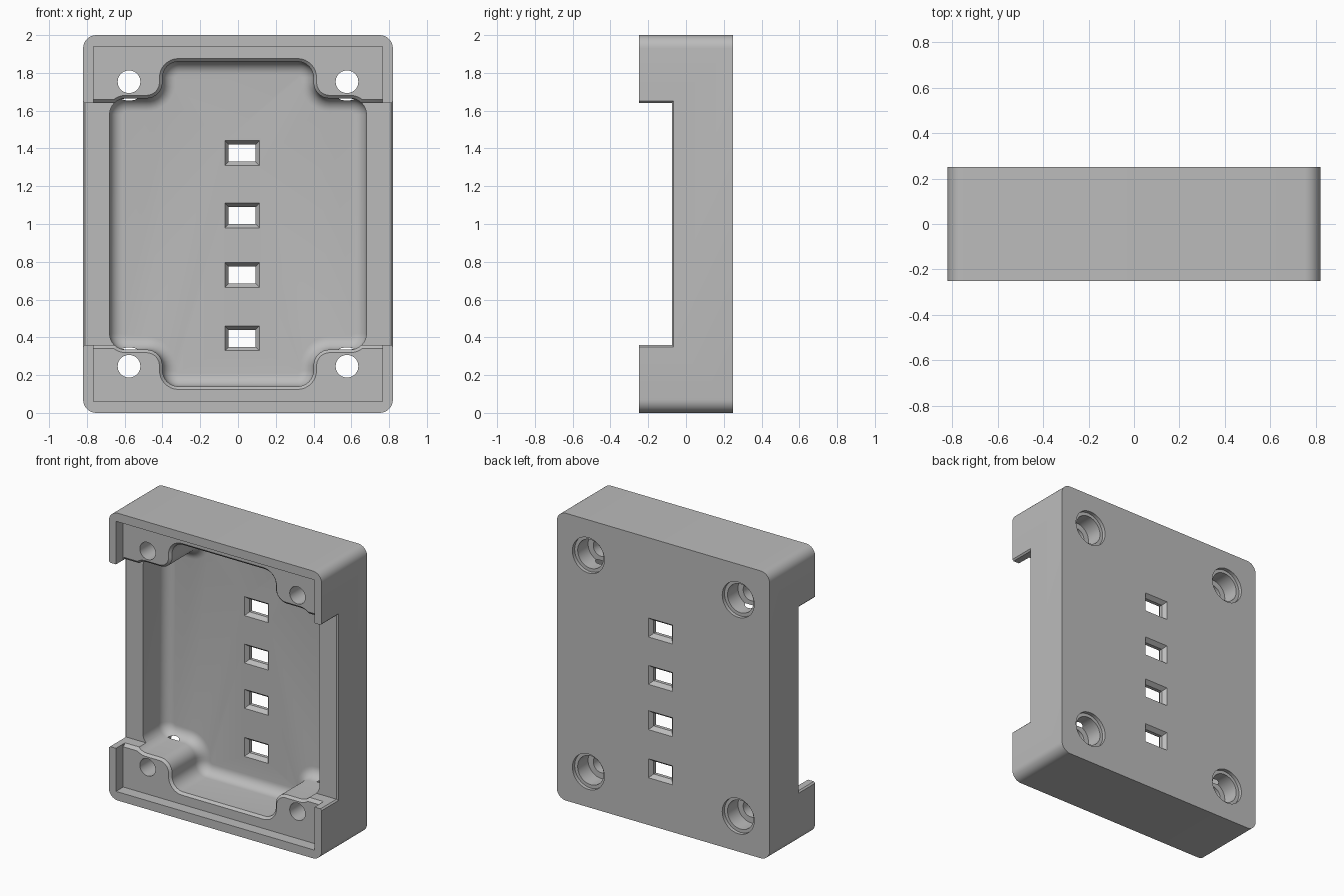
import bpy
import bmesh
from math import sin, cos, pi
from mathutils import Vector

if "Cube" in bpy.data.objects:
    bpy.data.objects.remove(bpy.data.objects["Cube"], do_unlink=True)

grey = bpy.data.materials.new("light_grey")
grey.use_nodes = True
grey.diffuse_color = (0.5, 0.5, 0.5, 1)
grey.node_tree.nodes["Principled BSDF"].inputs["Base Color"].default_value = (0.5, 0.5, 0.5, 1)

MID = 1.0  # height of the middle of the case


def outline(corners, radius, inset=0.0, steps=8):
    """Counter-clockwise right-angled outline, inset and with rounded corners."""
    result = []
    for i, p in enumerate(corners):
        p = Vector(p)
        d1 = (p - Vector(corners[i - 1])).normalized()
        d2 = (Vector(corners[(i + 1) % len(corners)]) - p).normalized()
        p = p + inset * Vector((-d1.y - d2.y, d1.x + d2.x))
        if radius == 0:
            result.append(p)
            continue
        r = max(radius - inset if d1.cross(d2) > 0 else radius + inset, 0.004)
        centre = p + (d2 - d1) * r
        for k in range(steps + 1):
            t = k / steps * pi / 2
            result.append(centre + d1 * r * sin(t) - d2 * r * cos(t))
    return result


def rect(w, h):
    return [(-w, -h), (w, -h), (w, h), (-w, h)]


def circle(r, n=40):
    return [Vector((r * cos(2 * pi * k / n), r * sin(2 * pi * k / n))) for k in range(n)]


def along_y(points, y, x=0.0, z=MID):
    return [Vector((p[0] + x, y, p[1] + z)) for p in points]


def loft(name, rings):
    """Closed solid through a row of equal rings."""
    bm = bmesh.new()
    rows = [[bm.verts.new(p) for p in ring] for ring in rings]
    n = len(rows[0])
    for a, b in zip(rows, rows[1:]):
        for i in range(n):
            j = (i + 1) % n
            bm.faces.new((a[i], a[j], b[j], b[i]))
    bm.faces.new(rows[0])
    bm.faces.new(rows[-1])
    bmesh.ops.recalc_face_normals(bm, faces=bm.faces)
    mesh = bpy.data.meshes.new(name)
    bm.to_mesh(mesh)
    bm.free()
    mesh.materials.append(grey)
    obj = bpy.data.objects.new(name, mesh)
    bpy.context.scene.collection.objects.link(obj)
    return obj


# Outer case
body = outline(rect(0.82, 1.0), 0.07)
case = loft("case", [along_y(body, -0.25), along_y(body, 0.25)])
cutters = []

# Shallow lid recess inside the lip
lid = rect(0.765, 0.94)
cutters.append(loft("lid_recess", [along_y(lid, -0.3), along_y(lid, -0.17)]))

# Side notches with chamfered outer edges
rings = []
for x, half, floor in ((-0.84, 0.67, -0.045), (-0.81, 0.64, -0.075),
                       (0.81, 0.64, -0.075), (0.84, 0.67, -0.045)):
    rings.append([Vector((x, y, MID + z)) for y, z in
                  ((-0.3, -half), (floor, -half), (floor, half), (-0.3, half))])
cutters.append(loft("side_notch", rings))

# Chamfer on the edges of the corner pads
cutters.append(loft("pad_chamfer", [along_y(rect(0.764, 0.66), -0.2),
                                    along_y(rect(0.764, 0.66), -0.17),
                                    along_y(rect(0.764, 0.636), -0.146)]))

# Main cavity: stepped outline, chamfered rim, filleted floor
neck, side, pad, end = 0.4, 0.68, 0.665, 0.86
quarter = [(side, pad), (neck, pad), (neck, end)]
cross = (quarter
         + [(-x, z) for x, z in reversed(quarter)]
         + [(-x, -z) for x, z in quarter]
         + [(x, -z) for x, z in reversed(quarter)])
floor, fillet = 0.17, 0.07
profile = [(-0.016, -0.3), (-0.016, -0.17), (0, -0.154)]
for k in range(9):
    t = k / 8 * pi / 2
    profile.append((fillet * (1 - cos(t)), floor - fillet + fillet * sin(t)))
cutters.append(loft("cavity", [along_y(outline(cross, 0.085, d), y) for d, y in profile]))

# Screw holes, counterbored and chamfered from the back
for sx in (-1, 1):
    for sz in (-1, 1):
        steps = ((0.06, -0.3), (0.06, 0.11), (0.1, 0.11), (0.1, 0.225), (0.123, 0.225), (0.123, 0.3))
        cutters.append(loft("screw_hole", [along_y(circle(r), y, sx * 0.577, MID + sz * 0.753)
                                           for r, y in steps]))

# Windows narrowing to a waist inside the back plate
for z in (0.395, 0.73, 1.045, 1.375):
    steps = ((0.0, 0.15), (0.0, 0.17), (0.021, 0.198), (0.021, 0.222), (0.0, 0.25), (0.0, 0.28))
    cutters.append(loft("window", [along_y(rect(0.092 - d, 0.066 - d), y, 0.022, z)
                                   for d, y in steps]))

# Cut everything and bake the result
for cutter in cutters:
    cutter.hide_render = True
    mod = case.modifiers.new(cutter.name, "BOOLEAN")
    mod.operation = "DIFFERENCE"
    mod.solver = "EXACT"
    mod.object = cutter
bpy.context.view_layer.update()
graph = bpy.context.evaluated_depsgraph_get()
baked = bpy.data.meshes.new_from_object(case.evaluated_get(graph))
case.modifiers.clear()
case.data = baked
for cutter in cutters:
    bpy.data.objects.remove(cutter, do_unlink=True)

# Smooth rounded areas, keep sharp edges
bpy.ops.object.select_all(action="DESELECT")
case.select_set(True)
bpy.context.view_layer.objects.active = case
bpy.ops.object.shade_smooth_by_angle(angle=pi / 6)
